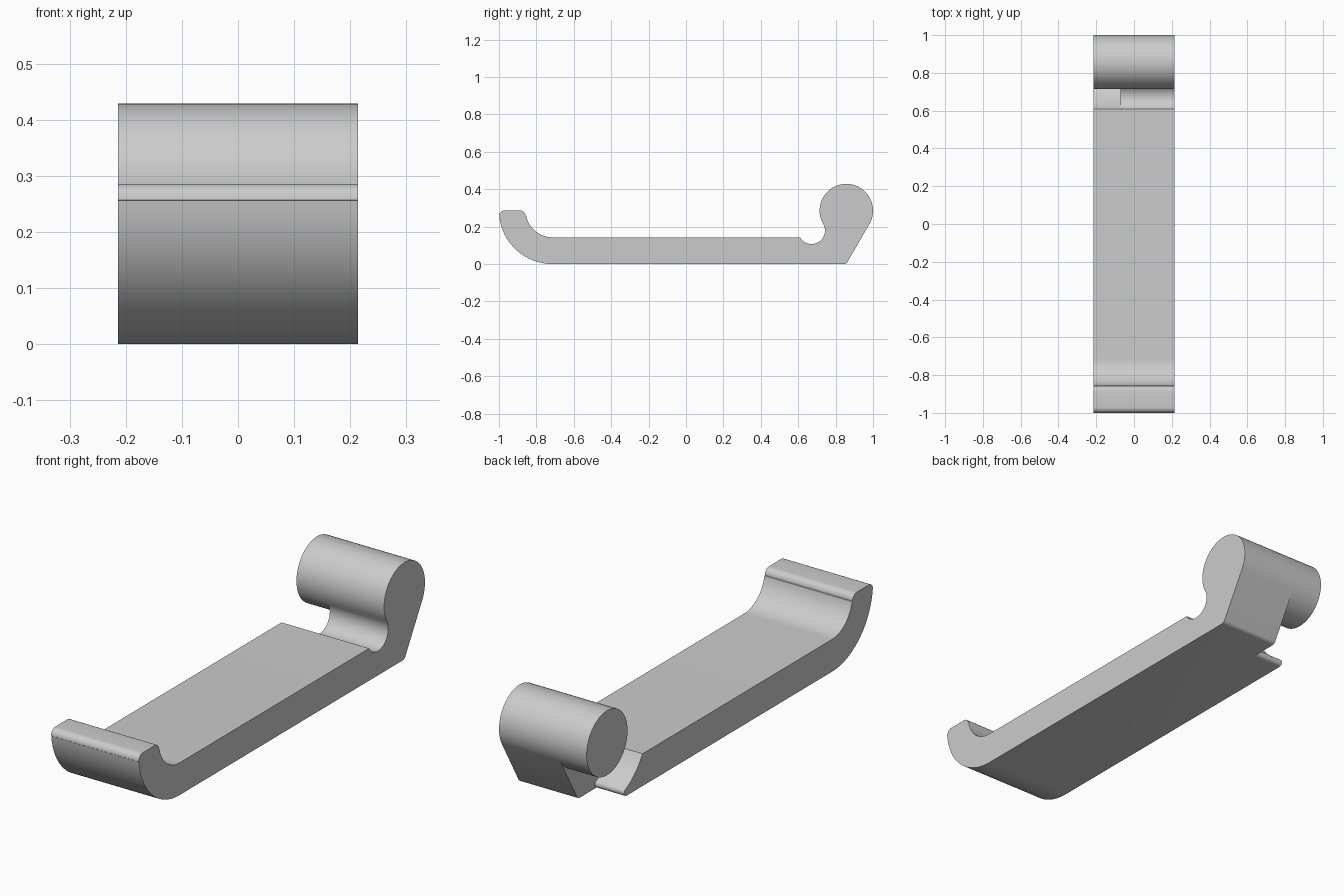
import bpy, bmesh
from math import sin, cos, radians
from collections import Counter

if "Cube" in bpy.data.objects:
    bpy.data.objects.remove(bpy.data.objects["Cube"], do_unlink=True)

U = 1 / 7               # design module: the clip is 14 modules long
HALF, NOTCH = 1.5, -0.5  # half width, and the side of the notch


def arc(cy, cz, r, a, b, n):
    """Points in the y-z plane along an arc, in degrees."""
    angles = [radians(a + (b - a) * i / n) for i in range(n + 1)]
    return [(cy + r * cos(t), cz + r * sin(t)) for t in angles]


# Shared curves: barrel, clearance under it with a thin rounded lip, groove
barrel_low = arc(6, 2, 1, 330, 210, 20)
barrel_top = arc(6, 2, 1, 210, -30, 40)
clearance = arc(6, 2, 2, 210, 242, 12) + arc(5.05, 0.115, 0.115, 80, -90, 8)
groove = arc(6 - 1.5 * cos(radians(30)), 1.25, 0.5, 30, -150, 28)
heel = arc(5.913, 0.15, 0.15, 270, 330, 6)

# Strap with an upturned hook at the front
strap = (clearance
         + arc(-5, 2, 2, 270, 186, 28)
         + arc(-6.8, 1.8, 0.2, 180, 90, 8)
         + arc(-6.2, 1.8, 0.2, 90, 0, 8)
         + arc(-5, 2, 1, 192, 270, 22))
neck = clearance + heel + barrel_low + groove[1:]
barrel = barrel_low + barrel_top

# Cells as (profile, x start, x end); the neck is missing beside the notch
cells = [(strap, -HALF, NOTCH), (strap, NOTCH, HALF),
         (barrel, -HALF, NOTCH), (barrel, NOTCH, HALF),
         (neck, NOTCH, HALF)]


def key(x, p):
    return (round(x, 4), round(p[0], 4), round(p[1], 4))


def clean(points):
    return list(dict.fromkeys(points))


# Collect the faces of all cells; faces shared by two cells are internal
faces = []
for profile, x0, x1 in cells:
    near = clean([key(x0, p) for p in profile])
    far = clean([key(x1, p) for p in profile])
    faces += [near, far]
    for i in range(len(near)):
        faces.append([near[i - 1], near[i], far[i], far[i - 1]])
uses = Counter(frozenset(f) for f in faces)

bm = bmesh.new()
verts = {}
for f in faces:
    if uses[frozenset(f)] == 1:
        for k in f:
            if k not in verts:
                verts[k] = bm.verts.new([c * U for c in k])
        bm.faces.new([verts[k] for k in f])
bmesh.ops.recalc_face_normals(bm, faces=bm.faces)
# Merge coplanar pieces into single flat faces
bmesh.ops.dissolve_limit(bm, angle_limit=radians(0.3),
                         verts=bm.verts, edges=bm.edges)
bmesh.ops.recalc_face_normals(bm, faces=bm.faces)

mesh = bpy.data.meshes.new("clip_body")
bm.to_mesh(mesh)
bm.free()
clip = bpy.data.objects.new("clip_body", mesh)
bpy.context.collection.objects.link(clip)

# Plain grey finish
grey = bpy.data.materials.new("light_grey")
grey.use_nodes = True
colour = (0.6, 0.6, 0.6, 1)
grey.diffuse_color = colour
grey.node_tree.nodes["Principled BSDF"].inputs["Base Color"].default_value = colour
mesh.materials.append(grey)

bpy.ops.object.select_all(action='DESELECT')
clip.select_set(True)
bpy.context.view_layer.objects.active = clip
bpy.ops.object.shade_smooth_by_angle(angle=radians(30))
